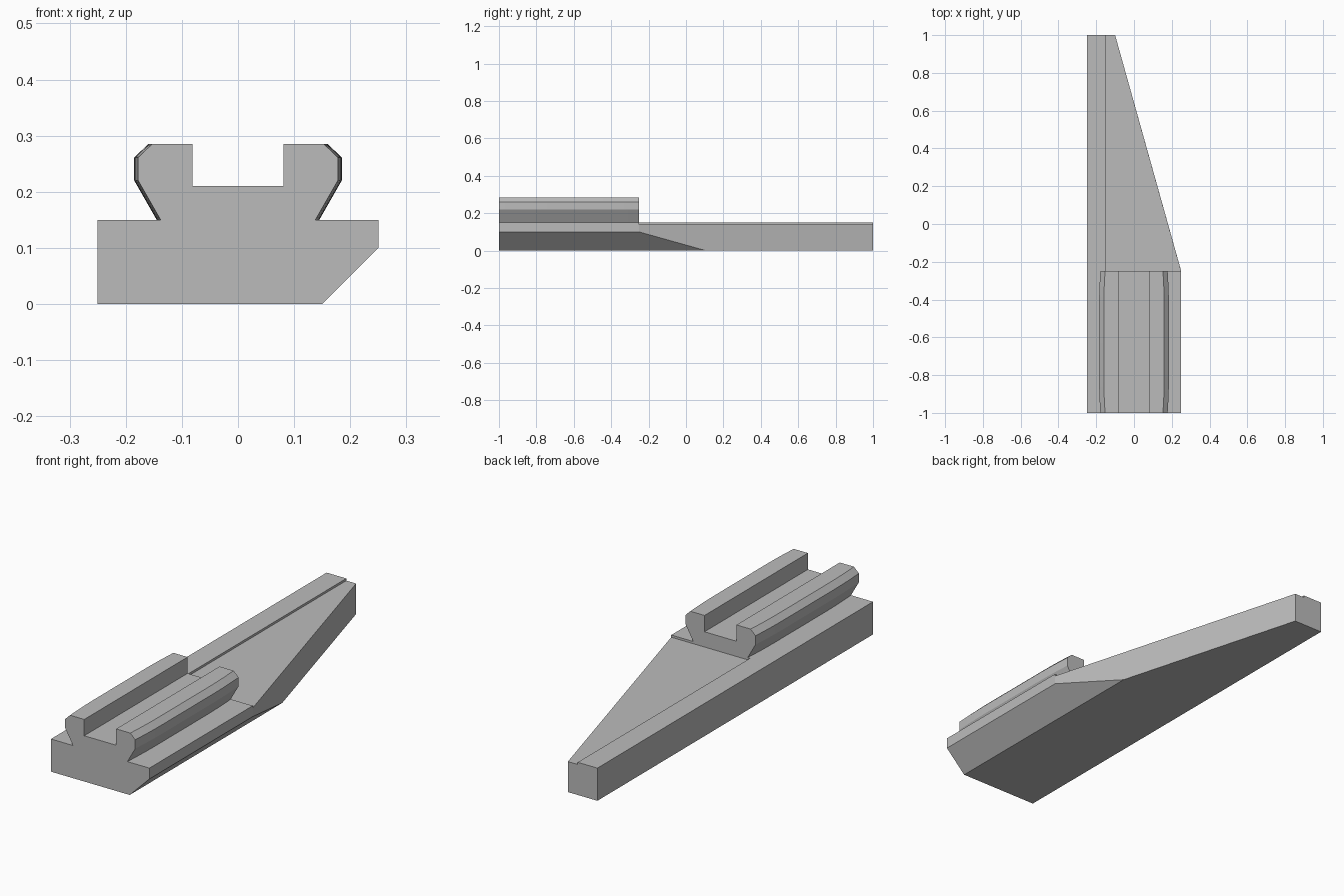
import bpy, bmesh, math
from mathutils import Vector

cube = bpy.data.objects.get("Cube")
if cube:
    bpy.data.objects.remove(cube, do_unlink=True)

grey = bpy.data.materials.new("plain grey")
grey.use_nodes = True
colour = (0.50, 0.50, 0.50, 1)
grey.diffuse_color = colour
grey.node_tree.nodes["Principled BSDF"].inputs["Base Color"].default_value = colour

FRONT, RAIL_END, BACK = -1.0, -0.25, 1.0


def loft(name, sections, cut=None):
    """Skin a row of matching (y, [(x, z), ...]) sections and cap both ends."""
    bm = bmesh.new()
    rings = [[bm.verts.new((x, y, z)) for x, z in pts] for y, pts in sections]
    for a, b in zip(rings, rings[1:]):
        for i in range(len(a)):
            j = (i + 1) % len(a)
            bm.faces.new((a[i], a[j], b[j], b[i]))
    bm.faces.new(rings[0])
    bm.faces.new(rings[-1])
    if cut:
        point, normal = cut
        geom = bm.verts[:] + bm.edges[:] + bm.faces[:]
        res = bmesh.ops.bisect_plane(bm, geom=geom, dist=1e-5, plane_co=point,
                                     plane_no=normal, clear_outer=True)
        edges = [e for e in bm.edges if e.is_boundary]
        bmesh.ops.holes_fill(bm, edges=edges, sides=0)
    bmesh.ops.recalc_face_normals(bm, faces=bm.faces[:])
    mesh = bpy.data.meshes.new(name)
    bm.to_mesh(mesh)
    bm.free()
    mesh.materials.append(grey)
    obj = bpy.data.objects.new(name, mesh)
    bpy.context.collection.objects.link(obj)
    return obj


# Base: bar with a chamfered lower edge, tapered by a slanted cut to the back
base_profile = [(-0.25, 0), (0.15, 0), (0.25, 0.10), (0.25, 0.15), (-0.25, 0.15)]
taper = (Vector((0.25, RAIL_END, 0)), Vector((1.25, 0.35, 0)).normalized())
base = loft("base", [(FRONT, base_profile), (BACK, base_profile)], taper)

# Shallow step along the tapered side, leaving a raised strip on the right
step_profile = [(-0.15, 0.14), (0.5, 0.14), (0.5, 0.2), (-0.15, 0.2)]
cutter = loft("step_cutter", [(RAIL_END, step_profile), (1.5, step_profile)])
cutter.hide_render = True
mod = base.modifiers.new("step", 'BOOLEAN')
mod.operation = 'DIFFERENCE'
mod.solver = 'EXACT'
mod.object = cutter
bpy.context.view_layer.objects.active = base
base.select_set(True)
bpy.ops.object.modifier_apply(modifier=mod.name)
bpy.data.objects.remove(cutter, do_unlink=True)


# Rail: slotted dovetail whose flanks ease inwards at both ends
def rail_profile(inset):
    half = [(0.145 - inset, 0.15), (0.185 - inset, 0.22), (0.185 - inset, 0.261),
            (0.160 - inset, 0.285), (0.081, 0.285), (0.081, 0.21)]
    return half + [(-x, z) for x, z in reversed(half)]


STEPS, EASE, INSET = 6, 0.20, 0.007
lead_in = [(EASE * i / STEPS, INSET * (1 - i / STEPS) ** 2) for i in range(STEPS + 1)]
sections = [(FRONT + d, rail_profile(s)) for d, s in lead_in]
sections += [(RAIL_END - d, rail_profile(s)) for d, s in reversed(lead_in)]
rail = loft("rail", sections)

bpy.ops.object.select_all(action='DESELECT')
rail.select_set(True)
bpy.context.view_layer.objects.active = rail
bpy.ops.object.shade_smooth_by_angle(angle=math.radians(20))
